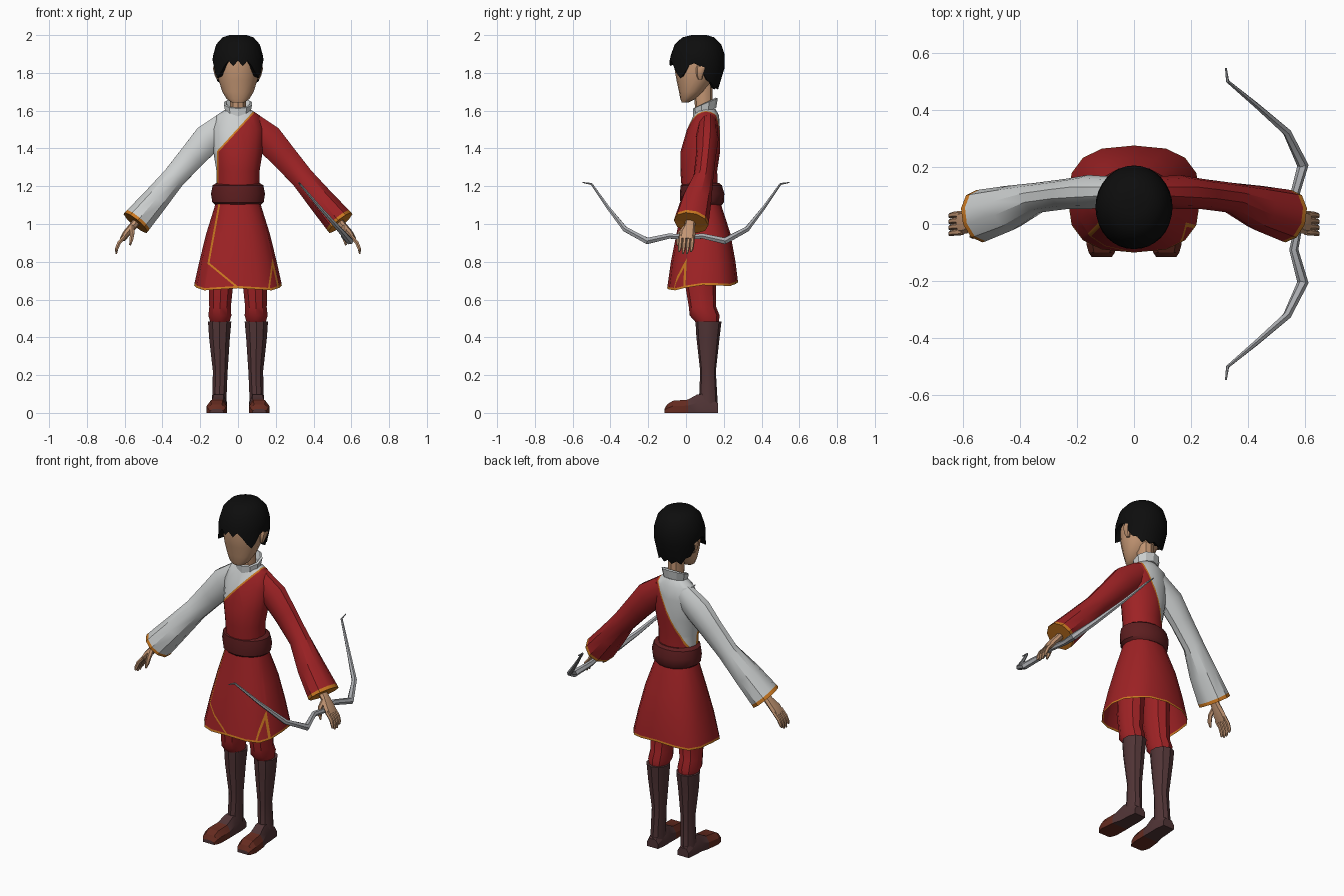
import bpy, bmesh
from math import sin, cos, pi, radians, copysign
from mathutils import Vector

cube = bpy.data.objects.get("Cube")
if cube:
    bpy.data.objects.remove(cube)


def material(name, r, g, b):
    m = bpy.data.materials.new(name)
    m.use_nodes = True
    m.diffuse_color = (r, g, b, 1)
    bsdf = next(n for n in m.node_tree.nodes if n.type == 'BSDF_PRINCIPLED')
    bsdf.inputs["Base Color"].default_value = (r, g, b, 1)
    bsdf.inputs["Roughness"].default_value = 0.8
    return m


RED = material("red cloth", .34, .016, .018)
WHITE = material("white cloth", .6, .62, .62)
TRIM = material("orange trim", .6, .19, .015)
SASH = material("dark red sash", .11, .013, .014)
BOOT = material("brown leather", .082, .035, .037)
TOE = material("reddish leather", .13, .024, .014)
SKIN = material("skin", .54, .3, .17)
HAIR = material("black hair", .004, .004, .004)
STEEL = material("grey metal", .4, .41, .43)


def spread(v, p):
    return copysign(abs(v) ** p, v)


def ring(z, y0, y1, rx, n=16, p=1.0, cx=0.0):
    """Horizontal ring starting at the front; z may depend on the angle."""
    pts = []
    for i in range(n):
        t = 2 * pi * i / n
        h = z(t) if callable(z) else z
        pts.append(Vector((cx + rx * spread(sin(t), p),
                           (y0 + y1) / 2 - (y1 - y0) / 2 * spread(cos(t), p), h)))
    return pts


def loft(name, rings, mats, bands=None, caps=True, angle=35, edit=None):
    """Skin a list of rings; bands gives a material slot per strip."""
    bm = bmesh.new()
    rows = [[bm.verts.new(p) for p in r] for r in rings]
    n = len(rows[0])
    for k, (a, b) in enumerate(zip(rows, rows[1:])):
        for i in range(n):
            j = (i + 1) % n
            f = bm.faces.new((a[i], a[j], b[j], b[i]))
            f.material_index = bands[k] if bands else 0
    if caps:
        bm.faces.new(rows[0])
        bm.faces.new(rows[-1])
    bmesh.ops.recalc_face_normals(bm, faces=bm.faces)
    if edit:
        edit(bm)
    me = bpy.data.meshes.new(name)
    bm.to_mesh(me)
    bm.free()
    for m in mats:
        me.materials.append(m)
    me.shade_smooth()
    me.set_sharp_from_angle(angle=radians(angle))
    ob = bpy.data.objects.new(name, me)
    bpy.context.collection.objects.link(ob)
    return ob


def tube(name, path, ref, n, mats, bands=None):
    """Path points are (x, y, z, radius along ref, radius across)."""
    pts = [Vector(p[:3]) for p in path]
    rings = []
    for k, p in enumerate(path):
        t = (pts[min(k + 1, len(pts) - 1)] - pts[max(k - 1, 0)]).normalized()
        u = (ref - t * ref.dot(t)).normalized()
        v = t.cross(u)
        rings.append([pts[k] + u * p[3] * cos(2 * pi * i / n) + v * p[4] * sin(2 * pi * i / n)
                      for i in range(n)])
    return loft(name, rings, mats, bands)


def paint(bm, side, line, width, trim, inside=None):
    """Cut faces on one side along a line in x and z; its left is the inside."""
    def chosen():
        return [f for f in bm.faces if (f.calc_center_median().y - .08) * side > 0]
    planes = []
    for (x0, z0), (x1, z1) in zip(line, line[1:]):
        no = Vector((z1 - z0, 0, x0 - x1)).normalized()
        planes.append((Vector((x0, 0, z0)), no))
    for co, no in planes:
        for off in (0, -width):
            fs = chosen()
            geom = fs + list({e for f in fs for e in f.edges}) + list({v for f in fs for v in f.verts})
            bmesh.ops.bisect_plane(bm, geom=geom, plane_co=co + no * off, plane_no=no, dist=1e-5)
    for f in chosen():
        d = max((f.calc_center_median() - co).dot(no) for co, no in planes)
        if -width < d < 0:
            f.material_index = trim
        elif d <= -width and inside is not None:
            f.material_index = inside


# Torso: white underlayer with a red wrap across it
def wrap_torso(bm):
    paint(bm, -1, [(.075, 1.59), (-.112, 1.385), (-.112, 1.2)], .009, 2, 1)
    paint(bm, 1, [(.08, 1.6), (-.1, 1.22)], .008, 2, 1)


loft("torso", [ring(1.15, -.02, .17, .112), ring(1.28, -.03, .165, .114), ring(1.38, -.03, .18, .13),
               ring(1.5, .005, .18, .138), ring(1.575, .04, .175, .115), ring(1.61, .055, .155, .06)],
     [WHITE, RED, TRIM], edit=wrap_torso)

# Sash
loft("sash", [ring(1.1, -.015, .19, .118), ring(1.115, -.03, .2, .136), ring(1.16, -.033, .203, .143),
              ring(1.205, -.028, .19, .134), ring(1.217, -.01, .175, .115)], [SASH])


# Skirt with front flap, side slit and trimmed hem
def hem(t):
    return .668 - .016 * cos(t) - .008 * cos(4 * t + pi)


def trim_skirt(bm):
    paint(bm, -1, [(-.105, 1.1), (-.162, .79), (.01, .648)], .01, 1)
    paint(bm, -1, [(.222, .65), (.182, .82), (.158, .65)], .009, 1)


loft("skirt", [ring(1.12, -.015, .18, .115, 16, .9), ring(.95, -.05, .235, .168, 16, .85),
               ring(.8, -.08, .262, .205, 16, .8), ring(lambda t: hem(t) + .012, -.098, .274, .23, 16, .75),
               ring(hem, -.1, .275, .232, 16, .75)],
     [RED, TRIM], [0, 0, 0, 1], caps=False, edit=trim_skirt)

# Neck, and tilted collar
loft("neck", [ring(1.57, .05, .14, .046, 10), ring(1.74, .04, .14, .044, 10)], [SKIN])


def tilt(base):
    return lambda t: base - .027 * cos(t)


loft("collar", [ring(tilt(1.585), .05, .15, .05, 10), ring(tilt(1.588), .038, .16, .068, 10),
                ring(tilt(1.638), .036, .168, .078, 10), ring(tilt(1.642), .046, .158, .066, 10),
                ring(tilt(1.6), .055, .145, .048, 10)], [WHITE], caps=False, angle=25)

# Head and ears
loft("head", [ring(1.642, -.022, .01, .032), ring(1.662, -.03, .05, .06), ring(1.7, -.037, .1, .083),
              ring(1.76, -.05, .14, .102), ring(1.84, -.064, .165, .112), ring(1.92, -.055, .165, .1),
              ring(1.965, -.01, .12, .06)], [SKIN])
for side, word in ((1, "left"), (-1, "right")):
    loft(word + "_ear", [ring(1.765, .065, .085, .008, 8, cx=side * .104),
                         ring(1.785, .055, .092, .016, 8, cx=side * .107),
                         ring(1.825, .052, .108, .02, 8, cx=side * .113),
                         ring(1.848, .065, .1, .01, 8, cx=side * .113)], [SKIN])


# Hair: cap with a jagged fringe, side locks and longer nape
def hair_edge(t):
    a = abs((t + pi) % (2 * pi) - pi)
    jag = .014 * (-1) ** round(t * 32 / (2 * pi))
    if a < .75:
        return 1.85 + jag
    if a < 1.25:
        return 1.785 + jag
    if a < 1.85:
        return 1.845 + jag * .4
    return max(1.72, 1.8 - (a - 1.85) * .12) + jag * .6


def nape(t):
    return hair_edge(t) + .012


loft("hair", [ring(2.0, .03, .11, .045, 32), ring(1.988, -.02, .15, .082, 32),
              ring(1.95, -.06, .187, .116, 32), ring(1.895, -.08, .205, .131, 32),
              ring(lambda t: max(1.83, hair_edge(t) + .02) if cos(t) < .3 else 1.868, -.086, .205, .135, 32),
              ring(hair_edge, -.088, .172, .131, 32), ring(nape, -.06, .15, .1, 32)],
     [HAIR], caps=True, angle=40)

Y, X = Vector((0, 1, 0)), Vector((1, 0, 0))
for s, word, cloth in ((1, "left", RED), (-1, "right", WHITE)):
    # Wide sleeve with trimmed cuff
    sleeve = [(.06, .115, 1.53, .05, .07), (.16, .112, 1.45, .06, .083), (.24, .105, 1.36, .053, .073),
              (.34, .092, 1.245, .053, .064), (.44, .055, 1.125, .08, .073), (.53, .03, 1.02, .092, .082),
              (.542, .027, 1.006, .093, .083), (.54, .027, 1.008, .084, .074), (.5, .04, 1.055, .06, .055)]
    tube(word + "_sleeve", [(s * p[0], *p[1:]) for p in sleeve], Y, 10,
         [cloth, TRIM], [0, 0, 0, 0, 0, 1, 1, 0])

    # Hand, fingers and thumb
    palm = [(.5, .03, 1.06, .026, .022), (.555, .02, .99, .028, .021),
            (.59, .008, .95, .042, .02), (.612, .004, .918, .04, .015)]
    tube(word + "_palm", [(s * p[0], *p[1:]) for p in palm], Y, 8, [SKIN])
    for i in range(4):
        y, drop = -.028 + i * .021, .012 * (i in (1, 2))
        finger = [(.6, y, .935, .011, .011), (.63, y - .002, .9, .011, .011),
                  (.642, y - .005, .87, .01, .01), (.645, y - .01, .853 - drop, .005, .005)]
        tube(f"{word}_finger_{i + 1}", [(s * p[0], *p[1:]) for p in finger], Y, 6, [SKIN])
    thumb = [(.562, .0, .985, .014, .014), (.56, -.032, .95, .013, .013),
             (.565, -.042, .915, .011, .011), (.572, -.044, .888, .005, .005)]
    tube(word + "_thumb", [(s * p[0], *p[1:]) for p in thumb], Y, 6, [SKIN])

    # Trousers, gathered at the knee
    loft(word + "_trouser", [ring(.95, .0, .17, .075, 10, cx=s * .08), ring(.68, -.005, .158, .068, 10, cx=s * .09),
                             ring(.56, .015, .16, .06, 10, cx=s * .095), ring(.515, .02, .178, .064, 10, cx=s * .096),
                             ring(.47, .06, .172, .05, 10, cx=s * .096)], [RED])

    # Boot shaft and foot
    loft(word + "_boot", [ring(.485, .05, .188, .065, 10, cx=s * .097), ring(.4, .055, .178, .058, 10, cx=s * .098),
                          ring(.22, .075, .158, .041, 10, cx=s * .094), ring(.1, .07, .165, .04, 10, cx=s * .098),
                          ring(.04, .06, .168, .042, 10, cx=s * .1)], [BOOT])
    foot = []
    for y, cx, w, h in ((.17, .1, .036, .05), (.11, .1, .042, .1), (.06, .102, .043, .098), (.01, .108, .05, .07),
                        (-.07, .113, .054, .064), (-.1, .113, .046, .045), (-.115, .113, .036, .02)):
        foot.append([Vector((s * (cx + a * w), y, b * h)) for a, b in
                     ((-1, 0), (1, 0), (1, .55), (.6, 1), (-.6, 1), (-1, .55))])
    loft(word + "_foot", foot, [BOOT, TOE], [0, 0, 0, 1, 1, 1], angle=25)

# Recurved bow held in the left hand
half = [(.578, .0, .932, .014), (.56, .09, .936, .016), (.592, .205, .91, .02),
        (.536, .322, .972, .015), (.43, .415, 1.09, .01), (.328, .5, 1.212, .006), (.322, .547, 1.22, .003)]
bow = [(x, -y, z, r, r) for x, y, z, r in reversed(half[1:])] + [(x, y, z, r, r) for x, y, z, r in half]
tube("bow", bow, X, 6, [STEEL])
